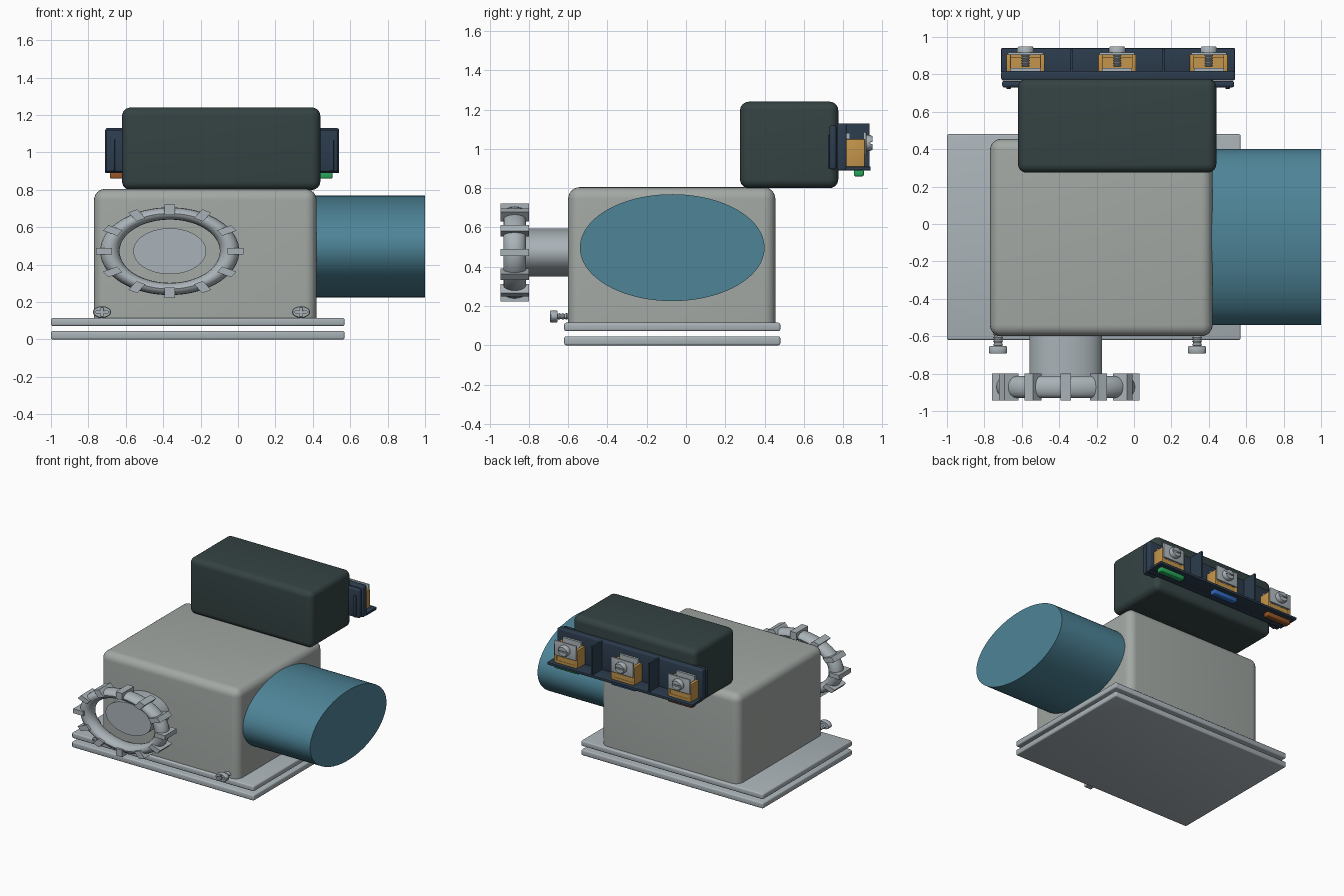
import bpy, bmesh, math

if "Cube" in bpy.data.objects:
    bpy.data.objects.remove(bpy.data.objects["Cube"])


def mat(name, c):
    m = bpy.data.materials.new(name)
    m.diffuse_color = (*c, 1)
    m.use_nodes = True
    m.node_tree.nodes["Principled BSDF"].inputs["Base Color"].default_value = m.diffuse_color
    return m


BODY = mat("warm_grey", (0.36, 0.39, 0.37))
STEEL = mat("steel", (0.40, 0.45, 0.48))
DARK = mat("charcoal", (0.035, 0.055, 0.055))
TEAL = mat("teal", (0.075, 0.23, 0.31))
NAVY = mat("navy", (0.025, 0.045, 0.075))
GOLD = mat("brass", (0.55, 0.30, 0.07))
BROWN = mat("brown", (0.30, 0.09, 0.02))
BLUE = mat("blue", (0.03, 0.14, 0.50))
GREEN = mat("green", (0.02, 0.38, 0.10))


def finish(name, bm, m):
    bmesh.ops.recalc_face_normals(bm, faces=bm.faces)
    me = bpy.data.meshes.new(name)
    bm.to_mesh(me)
    bm.free()
    ob = bpy.data.objects.new(name, me)
    bpy.context.collection.objects.link(ob)
    if m:
        me.materials.append(m)
    bpy.ops.object.select_all(action='DESELECT')
    ob.select_set(True)
    bpy.context.view_layer.objects.active = ob
    bpy.ops.object.shade_smooth_by_angle(angle=math.radians(35))
    return ob


def box(name, x, y, z, m, r=0.0, seg=3, sharp_bottom=False):
    """Box from (min, max) ranges with optional rounded edges."""
    bm = bmesh.new()
    bmesh.ops.create_cube(bm, size=1)
    for v in bm.verts:
        for i, (a, b) in enumerate((x, y, z)):
            v.co[i] = b if v.co[i] > 0 else a
    if r:
        edges = [e for e in bm.edges
                 if not (sharp_bottom and all(v.co.z < z[0] + 1e-5 for v in e.verts))]
        bmesh.ops.bevel(bm, geom=edges, offset=r, segments=seg, profile=0.5,
                        affect='EDGES')
    return finish(name, bm, m)


def lathe(name, prof, c, s, m, axis='Y', n=48, closed=False):
    """Spin (radius, position) points about an axis, squashed by s."""
    bm = bmesh.new()
    rings = []
    for r, p in prof:
        ring = []
        for i in range(n):
            a = 2 * math.pi * i / n
            u, w = c[0] + r * s[0] * math.cos(a), c[1] + r * s[1] * math.sin(a)
            ring.append(bm.verts.new((u, p, w) if axis == 'Y' else (p, u, w)))
        rings.append(ring)
    pairs = list(zip(rings, rings[1:]))
    if closed:
        pairs.append((rings[-1], rings[0]))
    else:
        bm.faces.new(rings[0])
        bm.faces.new(rings[-1])
    for A, B in pairs:
        for i in range(n):
            j = (i + 1) % n
            bm.faces.new((A[i], A[j], B[j], B[i]))
    return finish(name, bm, m)


def thread(y0, y1, r, turns):
    """Zigzag profile that reads as a screw thread."""
    step = (y1 - y0) / (2 * turns)
    return [(r if i % 2 else r * 0.72, y0 + i * step) for i in range(2 * turns + 1)]


# Mounting plates and housing
box("base_plate", (-1, 0.57), (-0.62, 0.48), (0, 0.045), STEEL, 0.01)
box("upper_plate", (-1, 0.57), (-0.62, 0.48), (0.072, 0.115), STEEL, 0.01)
box("housing", (-0.77, 0.42), (-0.60, 0.455), (0.09, 0.805), BODY, 0.06, 6, True)

# Side cylinder
lathe("side_cylinder", [(1, 0.34), (1, 1.0)], (-0.07, 0.497), (0.47, 0.272), TEAL, 'X', 96)

# Electrical box
box("electrical_box", (-0.62, 0.44), (0.275, 0.775), (0.80, 1.24), DARK, 0.045, 6)

# Hand wheel: shaft, rim and grips, squashed vertically
HX, HZ, SQ = -0.365, 0.472, 0.63
lathe("wheel_shaft", [(0.195, -0.83), (0.195, -0.55)], (HX, HZ), (1, SQ), STEEL, n=64)
tube = [(0.32 + 0.052 * math.cos(2 * math.pi * i / 16),
         -0.872 + 0.058 * math.sin(2 * math.pi * i / 16)) for i in range(16)]
lathe("wheel_rim", tube, (HX, HZ), (1, SQ), STEEL, n=72, closed=True)
bm = bmesh.new()
for k in range(12):
    a = k * math.pi / 6
    for v in bmesh.ops.create_cube(bm, size=1)['verts']:
        rad = 0.395 if v.co.x > 0 else 0.308
        t, y = v.co.z * 0.055, -0.872 + v.co.y * 0.145
        v.co = (HX + rad * math.cos(a) - t * math.sin(a), y,
                HZ + SQ * (rad * math.sin(a) + t * math.cos(a)))
finish("wheel_grips", bm, STEEL)

# Front cover screws with cross recess
for side, x in (("left", -0.727), ("right", 0.337)):
    z = 0.147
    head = lathe("screw_head_" + side,
                 [(0.044, -0.693), (0.049, -0.687), (0.049, -0.66), (0.044, -0.653)],
                 (x, z), (1, SQ), STEEL)
    lathe("screw_shank_" + side, thread(-0.655, -0.58, 0.027, 4), (x, z), (1, SQ),
          STEEL, n=24)
    for tag, w, h in (("a", 0.033, 0.005), ("b", 0.008, 0.021)):
        cut = box(f"slot_cutter_{side}_{tag}", (x - w, x + w), (-0.72, -0.675),
                  (z - h, z + h), None)
        cut.hide_render = True
        cut.hide_set(True)
        mod = head.modifiers.new("slot_" + tag, 'BOOLEAN')
        mod.operation = 'DIFFERENCE'
        mod.object = cut

# Terminal block body
box("terminal_rail", (-0.705, 0.535), (0.73, 0.765), (0.895, 1.12), NAVY, 0.012)
box("terminal_back", (-0.71, 0.54), (0.768, 0.818), (0.89, 1.13), NAVY, 0.01)
box("terminal_shelf", (-0.71, 0.54), (0.81, 0.94), (0.89, 0.91), NAVY, 0.004)
for side, x in (("left", -0.67), ("right", 0.50)):
    box("rail_rib_" + side, (x - 0.012, x + 0.012), (0.722, 0.735), (0.90, 1.07), NAVY, 0.004)
for side, x in (("left", -0.333), ("right", 0.157)):
    box("divider_" + side, (x - 0.007, x + 0.007), (0.80, 0.935), (0.895, 1.13), NAVY)

# Three terminals, each with cage, clamp, screw and coloured tag
for side, x, tint in (("left", -0.58, BROWN), ("middle", -0.09, BLUE), ("right", 0.40, GREEN)):
    box("clamp_back_" + side, (x - 0.08, x + 0.08), (0.815, 0.835), (0.91, 1.08), STEEL)
    for tag, d in (("a", -0.09), ("b", 0.09)):
        box(f"cage_side_{tag}_{side}", (x + d - 0.012, x + d + 0.012), (0.815, 0.91),
            (0.91, 1.05), GOLD, 0.004)
    box("cage_floor_" + side, (x - 0.09, x + 0.09), (0.815, 0.91), (0.91, 0.93), GOLD)
    box("cage_front_" + side, (x - 0.085, x + 0.085), (0.89, 0.908), (0.93, 0.965), GOLD)
    box("clamp_front_" + side, (x - 0.095, x + 0.095), (0.903, 0.918), (0.97, 1.085), STEEL, 0.004)
    lathe("terminal_thread_" + side, thread(0.84, 0.92, 0.024, 6), (x, 1.03), (1, 0.9),
          STEEL, n=24)
    head = lathe("terminal_screw_" + side, [(0.045, 0.918), (0.045, 0.938), (0.038, 0.95)],
                 (x, 1.03), (1, 0.9), STEEL, n=32)
    cut = box("terminal_slot_cutter_" + side, (x - 0.06, x + 0.06), (0.938, 0.97),
              (1.025, 1.035), None)
    cut.hide_render = True
    cut.hide_set(True)
    mod = head.modifiers.new("slot", 'BOOLEAN')
    mod.operation = 'DIFFERENCE'
    mod.object = cut
    box("colour_tag_" + side, (x - 0.105, x + 0.105), (0.855, 0.905), (0.86, 0.895), tint, 0.008)
